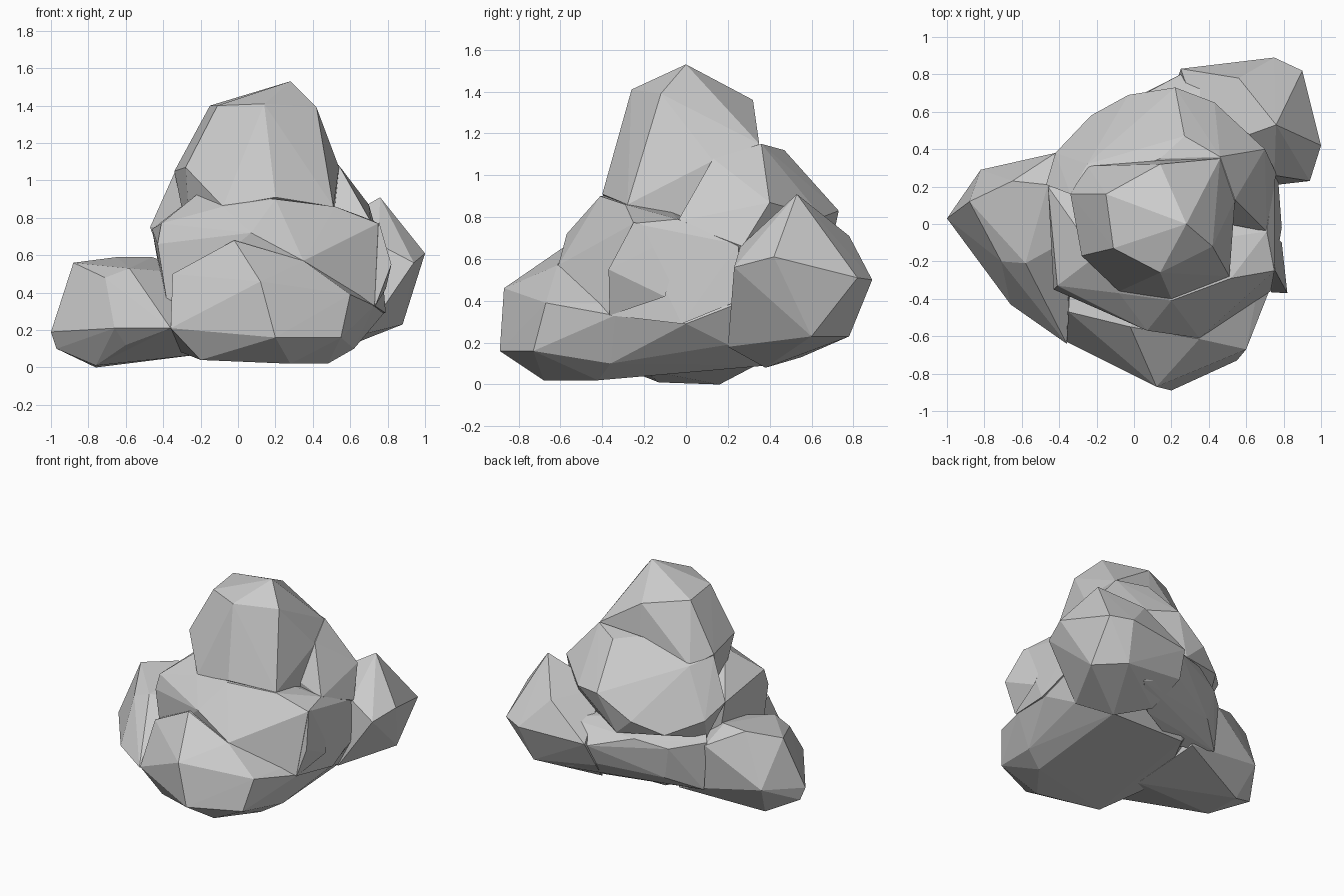
import bpy, bmesh


def boulder(name, points):
    """Faceted convex stone wrapped around a few corner points."""
    bm = bmesh.new()
    for p in points:
        bm.verts.new(p)
    bmesh.ops.convex_hull(bm, input=bm.verts)
    loose = [v for v in bm.verts if not v.link_faces]
    bmesh.ops.delete(bm, geom=loose, context='VERTS')
    bmesh.ops.recalc_face_normals(bm, faces=bm.faces)
    me = bpy.data.meshes.new(name)
    bm.to_mesh(me)
    bm.free()
    ob = bpy.data.objects.new(name, me)
    bpy.context.collection.objects.link(ob)
    return ob


# Tall central peak
peak = boulder("rock", [
    (.28, 0, 1.53), (.14, -.26, 1.41), (-.11, -.13, 1.40), (-.15, .16, 1.40),
    (.42, -.12, 1.39), (.14, .32, 1.36), (.46, .35, 1.15), (-.34, .16, 1.05),
    (-.28, -.17, 1.07), (-.08, -.36, .86), (.20, -.40, .91), (.51, -.28, .86),
    (.54, .13, 1.07), (.14, .34, 1.13), (-.25, .31, .99), (-.25, 0, .6),
    (.5, .2, .6)])

# Hump behind the peak
hump = boulder("back_hump", [
    (.46, .36, 1.15), (.27, .47, 1.12), (.14, .35, 1.13), (.70, .40, .87),
    (.22, .73, .83), (.43, .65, .80), (-.03, .69, .67), (-.25, .32, 1.0),
    (-.47, .21, .75), (-.42, .38, .66), (-.23, .58, .58), (.54, .13, 1.08),
    (.71, -.04, .78), (-.34, .16, 1.04), (.76, .27, .66), (-.38, .3, .5),
    (.1, .67, .55), (.65, .3, .5)])

# Shoulder ledge around the foot of the peak
shoulder = boulder("shoulder", [
    (.75, -.25, .77), (.52, -.29, .86), (.20, -.41, .90), (-.08, -.37, .86),
    (-.20, -.17, .94), (-.41, -.33, .77), (.07, -.57, .72), (.35, -.61, .57),
    (.73, -.36, .33), (.71, -.04, .79), (.75, .25, .67), (.79, -.02, .29),
    (-.46, .2, .74), (-.43, -.35, .66), (.77, .25, .4), (-.38, -.36, .35),
    (-.4, .2, .4)])

# Pointed spur on the right flank
spur = boulder("right_spur", [
    (.82, -.37, .55), (.755, -.25, .775), (.735, -.365, .33), (.79, -.1, .42),
    (.66, -.2, .6), (.72, -.02, .72)])

# Broad base bulging to the front
base = boulder("front_base", [
    (.12, -.87, .46), (.20, -.89, .16), (.60, -.67, .39), (.55, -.73, .16),
    (-.02, -.55, .68), (.35, -.615, .57), (-.35, -.47, .5), (-.36, -.63, .21),
    (-.20, -.6, .04), (.28, -.68, .02), (.48, -.42, .02), (.62, -.36, .10),
    (.73, -.34, .33), (.78, .0, .29), (.77, .23, .38), (.68, .2, .19),
    (.5, .38, .09), (-.1, .38, .1), (-.35, -.1, .1), (-.3, .44, .38),
    (.2, .64, .42)])

# Low back wall joining the side lobes under the hump
wall = boulder("back_wall", [
    (.25, .80, .46), (.17, .73, .5), (-.03, .65, .53), (-.24, .55, .47),
    (-.43, .37, .5), (-.2, .53, .24), (.22, .73, .31), (.5, .7, .2),
    (.3, .5, .12), (-.4, .36, .14), (-.1, .3, .1), (.5, .4, .6),
    (.5, .75, .6), (-.3, .2, .6)])

# Low lobe reaching left
left = boulder("left_lobe", [
    (-1, .03, .19), (-.88, .12, .56), (-.97, .05, .10), (-.82, .29, .22),
    (-.65, .23, .59), (-.71, -.2, .48), (-.58, -.21, .53), (-.66, -.43, .21),
    (-.60, -.38, .12), (-.36, -.64, .21), (-.37, -.36, .32), (-.76, .16, 0),
    (-.76, -.13, .01), (-.46, .21, .59), (-.42, .38, .48), (-.2, .37, .11),
    (-.2, -.2, .07), (-.2, 0, .5)])

# Lobe reaching to the back right
right = boulder("back_right_lobe", [
    (.76, .53, .91), (1, .42, .61), (.94, .23, .56), (.82, .23, .41),
    (.75, .89, .50), (.9, .82, .51), (.88, .60, .23), (.70, .78, .23),
    (.75, .26, .66), (.56, .78, .71), (.25, .83, .48), (.22, .74, .3),
    (.3, .55, .13), (.5, .38, .08), (.68, .2, .18), (.4, .4, .7)])

# Fuse everything into a single solid stone
parts = (hump, shoulder, spur, base, wall, left, right)
for part in parts:
    mod = peak.modifiers.new("fuse_" + part.name, 'BOOLEAN')
    mod.operation = 'UNION'
    mod.solver = 'EXACT'
    mod.object = part
dg = bpy.context.evaluated_depsgraph_get()
fused = bpy.data.meshes.new_from_object(peak.evaluated_get(dg))
peak.modifiers.clear()
peak.data = fused
for part in parts:
    bpy.data.objects.remove(part)
